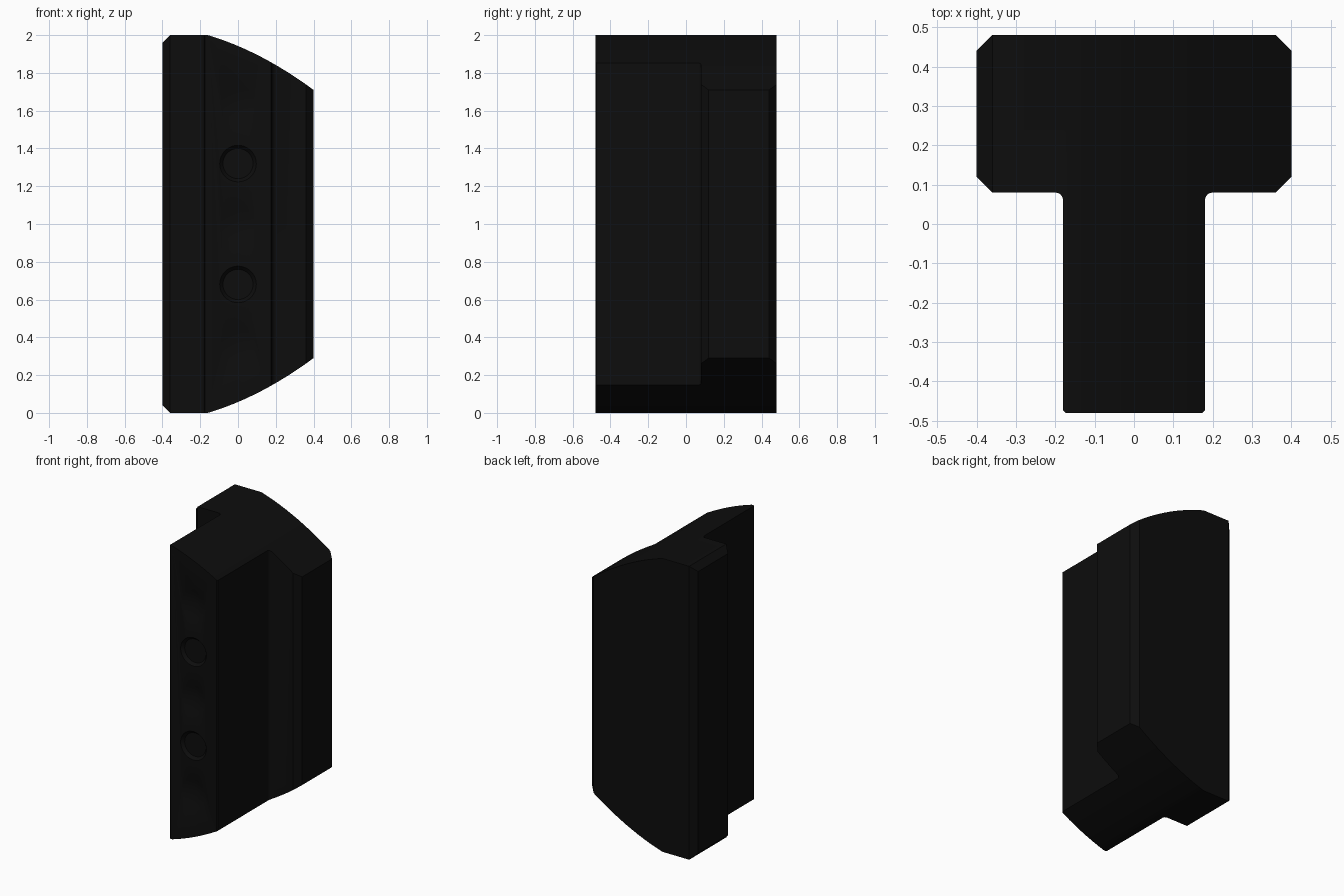
import bpy, bmesh, math
from mathutils import Vector

if "Cube" in bpy.data.objects:
    bpy.data.objects.remove(bpy.data.objects["Cube"])


def prism(name, pts, to3d, depth):
    """Extrude a closed 2D profile along a depth vector."""
    bm = bmesh.new()
    face = bm.faces.new([bm.verts.new(to3d(a, b)) for a, b in pts])
    new = bmesh.ops.extrude_face_region(bm, geom=[face])["geom"]
    bmesh.ops.translate(bm, vec=Vector(depth),
                        verts=[v for v in new if isinstance(v, bmesh.types.BMVert)])
    bmesh.ops.recalc_face_normals(bm, faces=bm.faces)
    me = bpy.data.meshes.new(name)
    bm.to_mesh(me)
    bm.free()
    ob = bpy.data.objects.new(name, me)
    bpy.context.collection.objects.link(ob)
    return ob


def boolean(ob, cutter, op):
    m = ob.modifiers.new(op, 'BOOLEAN')
    m.operation, m.object, m.solver = op, cutter, 'EXACT'
    bpy.context.view_layer.objects.active = ob
    bpy.ops.object.modifier_apply(modifier=m.name)
    bpy.data.objects.remove(cutter)


# T-shaped cross-section, right half then mirrored
fillet = [(0.2 - 0.02 * math.cos(t), 0.06 + 0.02 * math.sin(t))
          for t in [i * math.pi / 8 for i in range(5)]]
half = [(0.174, -0.48), (0.18, -0.474)] + fillet + [
    (0.36, 0.08), (0.40, 0.12), (0.40, 0.44), (0.36, 0.48)]
tee = half + [(-x, y) for x, y in reversed(half)]
body = prism("slot_key", tee, lambda x, y: (x, y, -0.01), (0, 0, 2.02))

# Side outline with curved ends, lower half then mirrored about z = 1
curve = []
for i in range(13):
    u = 0.56 * i / 12
    curve.append((-0.16 + u, 0.297 * u + 0.395 * u * u))
low = [(-0.41, 0.05), (-0.36, 0.0)] + curve + [(0.41, 0.30)]
outline = low + [(x, 2 - z) for x, z in reversed(low)]
boolean(body, prism("outline_cutter", outline, lambda x, z: (x, -1, z), (0, 2, 0)), 'INTERSECT')

# Row of alternating conical dimples and chamfered flat recesses in the stem face
for i in range(5):
    ring = i % 2 == 1
    r1, r2, depth = (0.097, 0.08, 0.02) if ring else (0.09, 0.0, 0.04)
    over = 0.01
    r_out = r1 + (r1 - r2) * over / depth
    bpy.ops.mesh.primitive_cone_add(
        vertices=32, radius1=r_out, radius2=r2, depth=depth + over,
        location=(0, -0.48 + (depth - over) / 2, 0.36 + 0.32 * i),
        rotation=(-math.pi / 2, 0, 0))
    boolean(body, bpy.context.object, 'DIFFERENCE')

mat = bpy.data.materials.new("black_plastic")
mat.diffuse_color = (0.004, 0.004, 0.004, 1)
mat.use_nodes = True
mat.node_tree.nodes["Principled BSDF"].inputs["Base Color"].default_value = mat.diffuse_color
body.data.materials.clear()
body.data.materials.append(mat)
for p in body.data.polygons:
    p.material_index = 0

bpy.ops.object.select_all(action='DESELECT')
body.select_set(True)
bpy.context.view_layer.objects.active = body
bpy.ops.object.shade_smooth_by_angle(angle=math.radians(25))
